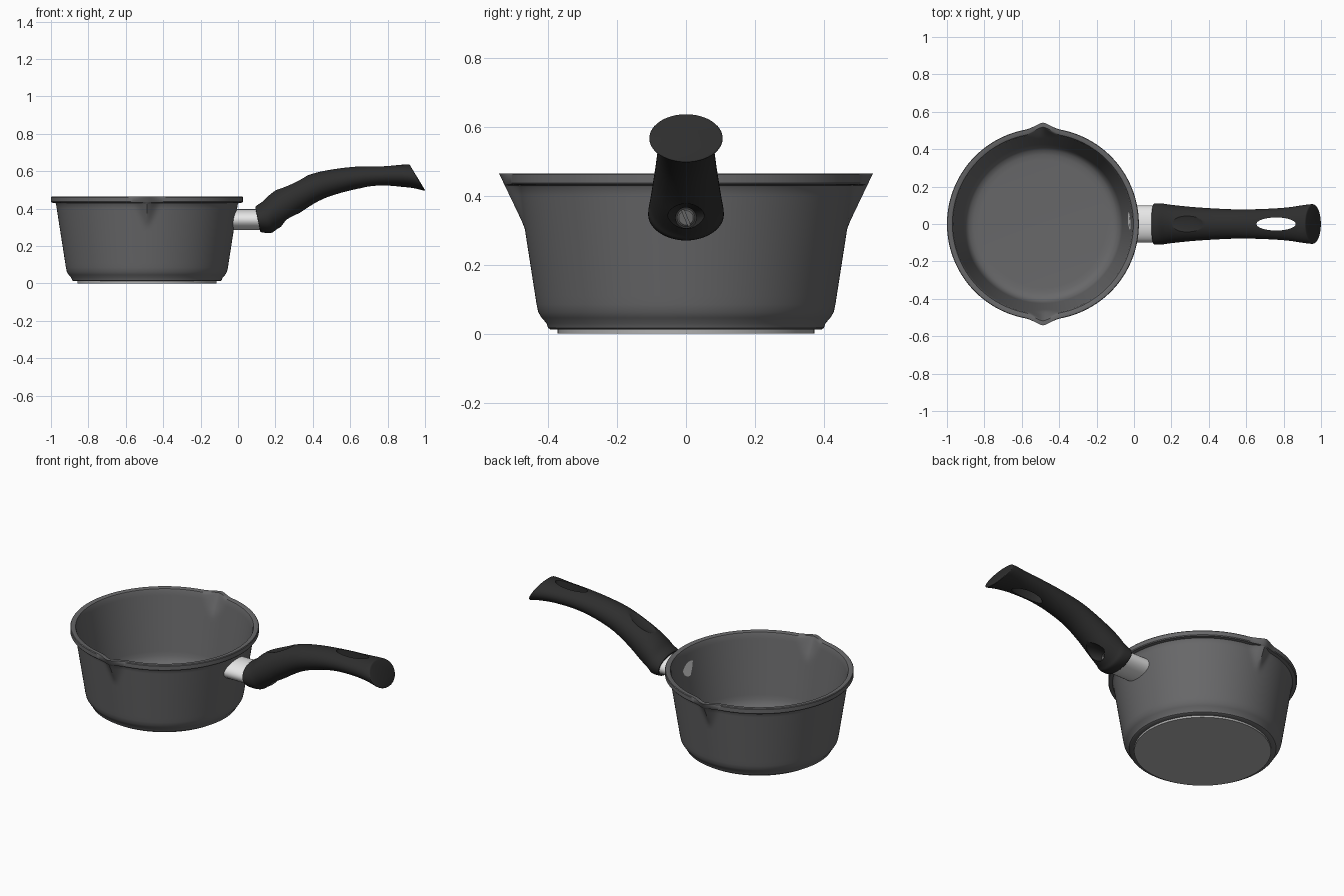
import bpy, bmesh, math
from mathutils import Vector, Matrix

cube = bpy.data.objects.get("Cube")
if cube:
    bpy.data.objects.remove(cube, do_unlink=True)

PAN_X = -0.487


def material(name, r, g, b):
    m = bpy.data.materials.new(name)
    m.use_nodes = True
    m.diffuse_color = (r, g, b, 1)
    m.node_tree.nodes["Principled BSDF"].inputs["Base Color"].default_value = (r, g, b, 1)
    return m


coating = material("grey coating", 0.138, 0.138, 0.142)
grip = material("black grip", 0.027, 0.027, 0.027)
steel = material("light steel", 0.8, 0.8, 0.8)
base_metal = material("base metal", 0.43, 0.43, 0.43)
screw_metal = material("screw metal", 0.13, 0.13, 0.13)


def finish(name, bm, mat):
    bmesh.ops.recalc_face_normals(bm, faces=bm.faces)
    mesh = bpy.data.meshes.new(name)
    bm.to_mesh(mesh)
    bm.free()
    obj = bpy.data.objects.new(name, mesh)
    bpy.context.collection.objects.link(obj)
    mesh.materials.append(mat)
    return obj


def smooth(obj, angle=35):
    bpy.ops.object.select_all(action='DESELECT')
    obj.select_set(True)
    bpy.context.view_layer.objects.active = obj
    bpy.ops.object.shade_smooth_by_angle(angle=math.radians(angle))


def loft(name, rings, mat):
    """Skin closed rings of points and cap both ends."""
    bm = bmesh.new()
    loops = [[bm.verts.new(p) for p in ring] for ring in rings]
    n = len(loops[0])
    for a, b in zip(loops, loops[1:]):
        for i in range(n):
            j = (i + 1) % n
            bm.faces.new((a[i], a[j], b[j], b[i]))
    bm.faces.new(loops[0])
    bm.faces.new(loops[-1])
    return finish(name, bm, mat)


def ring_x(x, ry, rz, z, sides=48):
    return [(x, ry * math.cos(a), z + rz * math.sin(a))
            for a in (math.tau * i / sides for i in range(sides))]


def carve(target, cutter):
    cutter.hide_render = True
    mod = target.modifiers.new("carve", 'BOOLEAN')
    mod.object = cutter
    mod.solver = 'EXACT'
    bpy.context.view_layer.objects.active = target
    bpy.ops.object.modifier_apply(modifier=mod.name)
    bpy.data.objects.remove(cutter, do_unlink=True)


# Pan: lathed wall with a pouring spout on each side
OUTER = [(0.36, 0.012), (0.392, 0.012), (0.4, 0.017), (0.404, 0.03), (0.418, 0.046),
         (0.428, 0.062), (0.433, 0.085), (0.486, 0.425), (0.49, 0.43), (0.509, 0.432),
         (0.513, 0.437), (0.513, 0.461), (0.51, 0.465)]
INNER = [(0.49, 0.465), (0.484, 0.462), (0.479, 0.45), (0.456, 0.31),
         (0.42, 0.09), (0.41, 0.068), (0.395, 0.052), (0.37, 0.044), (0.34, 0.042)]


def spout(r, z, angle, wall):
    t = max(0, min(1, (z - 0.31) / 0.155))
    height = max(0, 0.468 + 0.074 * t - r - wall) if t else 0
    off = abs(abs(math.atan2(math.sin(angle), math.cos(angle))) - math.pi / 2)
    u = off / (0.06 + 0.14 * t)
    return height * (0.5 + 0.5 * math.cos(math.pi * u ** 0.75)) if u < 1 else 0


def pan_rings(sides=256):
    path = [(Vector(p), 0) for p in OUTER] + [(Vector(p), 0.024) for p in INNER]
    dense = []
    for (p, w), (q, v) in zip(path, path[1:]):
        steps = max(1, round((q - p).length / 0.025))
        dense += [(p.lerp(q, i / steps), w + (v - w) * i / steps) for i in range(steps)]
    dense.append(path[-1])
    rings = []
    for p, wall in dense:
        ring = []
        for i in range(sides):
            a = math.tau * i / sides
            r = p.x + spout(p.x, p.y, a, wall)
            ring.append((PAN_X + r * math.cos(a), r * math.sin(a), p.y))
        rings.append(ring)
    return rings


smooth(loft("pan_body", pan_rings(), coating))

# Base plate under the pan
bm = bmesh.new()
bmesh.ops.create_cone(bm, cap_ends=True, segments=128, radius1=0.372, radius2=0.372,
                      depth=0.014, matrix=Matrix.Translation((PAN_X, 0, 0.007)))
smooth(finish("base_plate", bm, base_metal))

# Metal sleeve, its inner end following the curved pan wall
sleeve_end = ring_x(0.13, 0.098, 0.056, 0.341)
wall_end = [(PAN_X + math.sqrt((0.412 + 0.155 * z) ** 2 - y * y), y, z) for _, y, z in sleeve_end]
smooth(loft("handle_sleeve", [wall_end, sleeve_end], steel))

# Handle: oval sections given as top x, top z, bottom x, bottom z, half width
SECTIONS = [(0.098, 0.4, 0.118, 0.288, 0.1), (0.094, 0.412, 0.125, 0.274, 0.109),
            (0.13, 0.437, 0.178, 0.271, 0.109), (0.167, 0.472, 0.205, 0.288, 0.104),
            (0.215, 0.506, 0.265, 0.327, 0.098), (0.3, 0.548, 0.345, 0.388, 0.09),
            (0.41, 0.59, 0.45, 0.45, 0.083), (0.54, 0.615, 0.57, 0.49, 0.078),
            (0.68, 0.628, 0.69, 0.514, 0.08), (0.8, 0.632, 0.83, 0.519, 0.088),
            (0.88, 0.635, 0.93, 0.511, 0.101), (0.908, 0.636, 0.988, 0.498, 0.106),
            (0.916, 0.635, 0.998, 0.497, 0.105), (0.922, 0.628, 0.999, 0.501, 0.099)]


def spline(points, steps=5):
    pts = [Vector(p) for p in points]
    out = []
    for i in range(len(pts) - 1):
        a, b = pts[max(i - 1, 0)], pts[i]
        c, d = pts[i + 1], pts[min(i + 2, len(pts) - 1)]
        for t in (k / steps for k in range(steps)):
            out.append(0.5 * (2 * b + (c - a) * t + (2 * a - 5 * b + 4 * c - d) * t * t
                              + (3 * b - a - 3 * c + d) * t ** 3))
    return out + [pts[-1]]


def oval(s, sides=48):
    top, low = Vector((s[0], 0, s[1])), Vector((s[2], 0, s[3]))
    mid, half, side = (top + low) / 2, (top - low) / 2, Vector((0, s[4], 0))
    return [mid + half * math.cos(a) + side * math.sin(a)
            for a in (math.tau * i / sides for i in range(sides))]


handle = loft("handle", [oval(s) for s in spline(SECTIONS)], grip)

# Hanging hole through the handle
bm = bmesh.new()
bmesh.ops.create_cone(bm, cap_ends=True, segments=48, radius1=1, radius2=1, depth=0.5,
                      matrix=Matrix.Translation((0.76, 0, 0.57)) @ Matrix.Diagonal((0.105, 0.035, 1, 1)))
carve(handle, finish("hole_cutter", bm, grip))

# Shallow thumb rest on top
bm = bmesh.new()
bmesh.ops.create_uvsphere(bm, u_segments=40, v_segments=20, radius=1,
                          matrix=Matrix.Translation((0.287, 0, 0.546)) @ Matrix.Rotation(-0.45, 4, 'Y')
                          @ Matrix.Diagonal((0.1, 0.062, 0.018, 1)))
carve(handle, finish("thumb_cutter", bm, grip))

# Flared screw pocket on the underside
carve(handle, loft("pocket_cutter", [ring_x(0.18, 0.03, 0.03, 0.336), ring_x(0.21, 0.03, 0.03, 0.336),
                                     ring_x(0.26, 0.054, 0.036, 0.338), ring_x(0.4, 0.054, 0.04, 0.34)], grip))
smooth(handle)

# Slotted screw
screw = loft("screw", [ring_x(0.17, 0.026, 0.026, 0.336), ring_x(0.207, 0.026, 0.026, 0.336),
                       ring_x(0.212, 0.021, 0.021, 0.336)], screw_metal)
bm = bmesh.new()
bmesh.ops.create_cube(bm, size=1, matrix=Matrix.Translation((0.212, 0, 0.336))
                      @ Matrix.Rotation(0.4, 4, 'X') @ Matrix.Diagonal((0.014, 0.007, 0.1, 1)))
carve(screw, finish("slot_cutter", bm, screw_metal))
smooth(screw)
